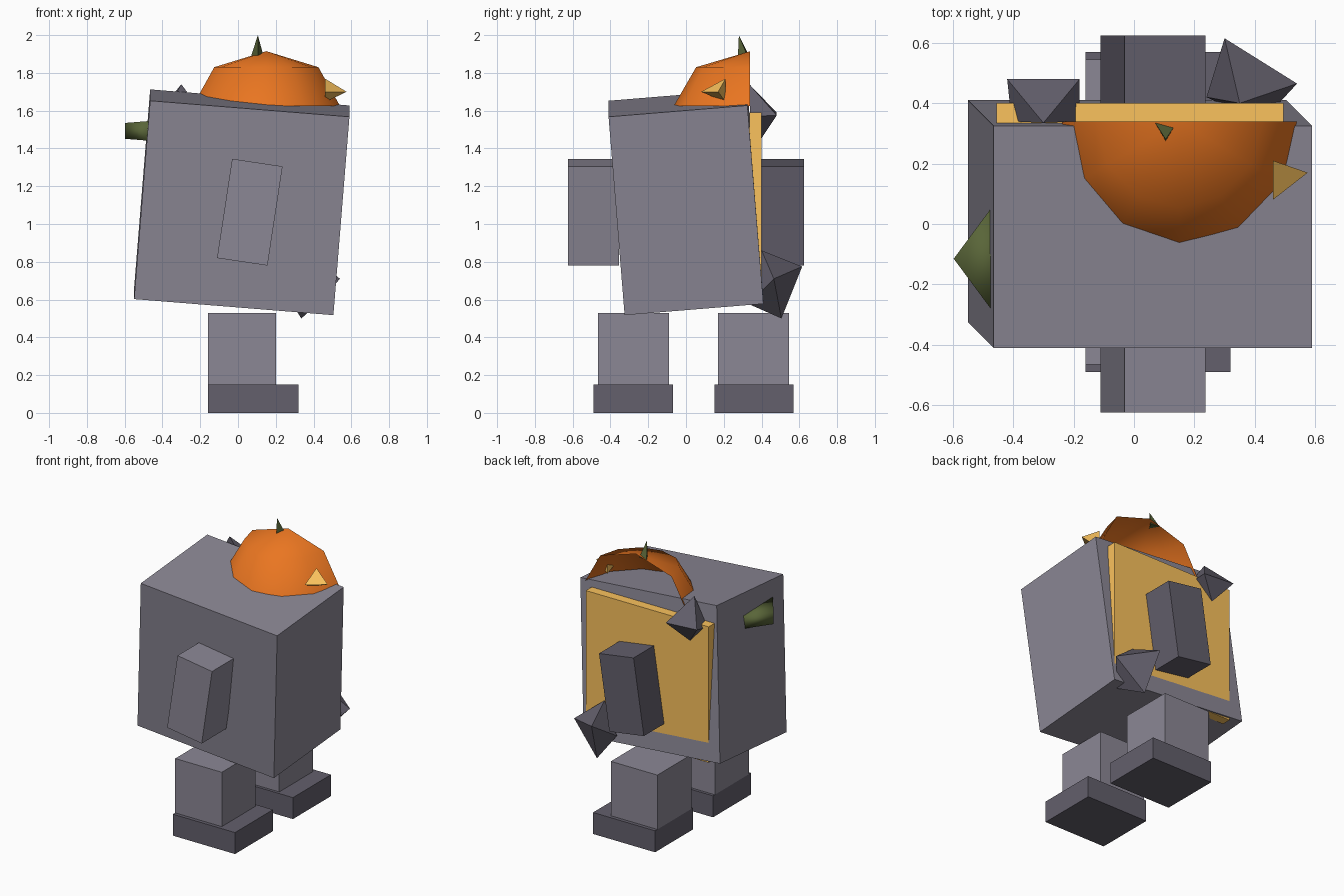
import bpy, bmesh, math
from mathutils import Matrix, Vector

if "Cube" in bpy.data.objects:
    bpy.data.objects.remove(bpy.data.objects["Cube"])


def material(name, rgb):
    m = bpy.data.materials.new(name)
    m.diffuse_color = (*rgb, 1)
    m.use_nodes = True
    m.node_tree.nodes["Principled BSDF"].inputs["Base Color"].default_value = m.diffuse_color
    return m


ORANGE = material("orange", (0.82, 0.18, 0.015))
GOLD = material("gold", (0.96, 0.54, 0.11))
GREEN = material("green", (0.10, 0.13, 0.04))
STONE = material("stone", (0.26, 0.245, 0.30))
DARK = material("dark_stone", (0.125, 0.115, 0.15))


def finish(name, bm, mat=None, smooth=False):
    bmesh.ops.recalc_face_normals(bm, faces=bm.faces)
    for f in bm.faces:
        f.smooth = smooth
    me = bpy.data.meshes.new(name)
    bm.to_mesh(me)
    bm.free()
    ob = bpy.data.objects.new(name, me)
    bpy.context.collection.objects.link(ob)
    if mat:
        me.materials.append(mat)
    return ob


def box(name, center, axes, mat=None):
    """Box from its centre and three full edge vectors."""
    bm = bmesh.new()
    m = Matrix([Vector(a) for a in axes]).transposed().to_4x4()
    bmesh.ops.create_cube(bm, size=1, matrix=Matrix.Translation(center) @ m)
    return finish(name, bm, mat)


def block(name, lo, hi, mat=None):
    """Axis-aligned box between two corners."""
    c = [(a + b) / 2 for a, b in zip(lo, hi)]
    d = [b - a for a, b in zip(lo, hi)]
    return box(name, c, [(d[0], 0, 0), (0, d[1], 0), (0, 0, d[2])], mat)


def hull(name, pts, mat=None, smooth=False):
    """Faceted convex chunk around a few points."""
    bm = bmesh.new()
    for p in pts:
        bm.verts.new(p)
    bmesh.ops.convex_hull(bm, input=bm.verts)
    return finish(name, bm, mat, smooth)


# Tilted body and the upright panel on its back
box("body", (0.02, 0, 1.115),
    [(1.055, 0, -0.085), (0, 0.735, 0.06), (0.085, -0.085, 1.05)], STONE)
block("back_panel", (-0.455, 0.335, 0.64), (0.495, 0.40, 1.59), GOLD)

# Arms, legs and feet on both sides (the back arm is darker)
for side, ya, yl, yf, arm_mat in (("front", -0.489, -0.465, -0.49, STONE),
                                  ("back", 0.489, 0.17, 0.15, DARK)):
    box(side + "_arm", (0.0625, ya, 1.0625),
        [(0.267, 0, -0.04), (0, 0.27, 0), (0.08, 0, 0.525)], arm_mat)
    block(side + "_leg", (-0.16, yl, 0.15), (0.20, yl + 0.375, 0.53), STONE)
    block(side + "_foot", (-0.16, yf, 0), (0.32, yf + 0.42, 0.15), DARK)

# Open quarter-sphere shell on top
bm = bmesh.new()
bmesh.ops.create_uvsphere(bm, u_segments=12, v_segments=4, radius=1)
for axis in ((0, 1, 0), (0, 0, -1)):
    bmesh.ops.bisect_plane(bm, geom=bm.verts[:] + bm.edges[:] + bm.faces[:],
                           plane_co=(0, 0, 0), plane_no=axis,
                           clear_outer=True, dist=1e-4)
bmesh.ops.transform(bm, verts=bm.verts, matrix=Matrix.Translation((0.15, 0.34, 1.625))
                    @ Matrix.Diagonal((0.39, 0.405, 0.29, 1)))
finish("dome", bm, ORANGE, True)

# Small spikes on the dome
hull("top_spike", [(0.07, 0.335, 1.89), (0.135, 0.325, 1.89),
                   (0.105, 0.275, 1.89), (0.105, 0.28, 2.0)], GREEN)
hull("side_spike", [(0.46, 0.08, 1.70), (0.46, 0.21, 1.77),
                    (0.46, 0.21, 1.645), (0.575, 0.17, 1.70)], GOLD)

# Green wedge on the left side
hull("left_wedge", [(x, y, 1.493 + s * h) for s in (-1, 1)
                    for x, y, h in ((-0.46, 0.07, 0.045), (-0.597, -0.115, 0.042),
                                    (-0.46, -0.30, 0.053))], GREEN, True)

# Faceted chunks on the back
hull("upper_chunk", [(-0.30, 0.335, 1.74), (-0.42, 0.48, 1.59), (-0.18, 0.48, 1.575),
                     (-0.405, 0.34, 1.55), (-0.18, 0.34, 1.57), (-0.31, 0.40, 1.455)], DARK)
hull("lower_chunk", [(0.30, 0.615, 0.775), (0.54, 0.465, 0.71), (0.335, 0.505, 0.50),
                     (0.35, 0.40, 0.86), (0.42, 0.335, 0.575), (0.24, 0.42, 0.65)], DARK)
